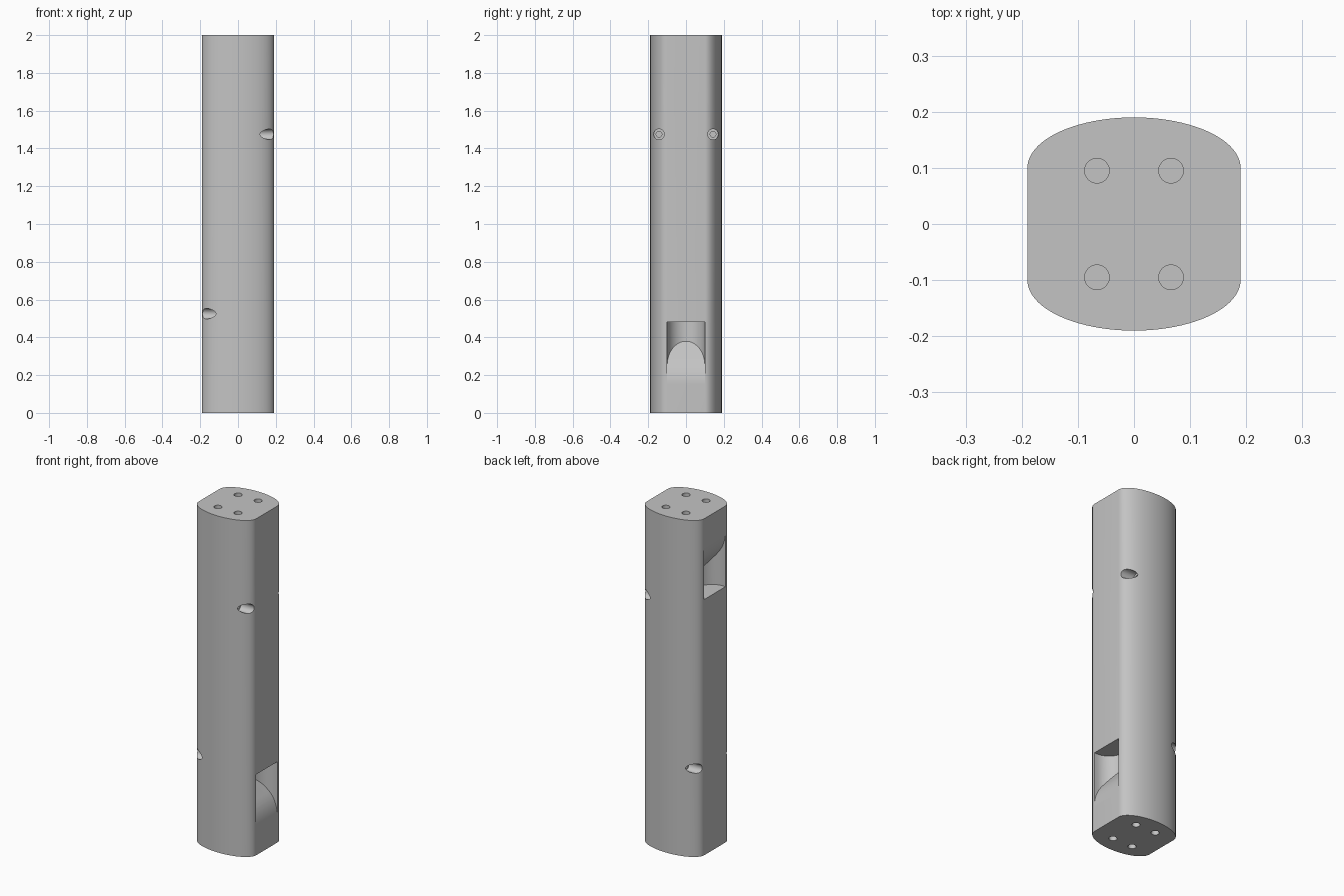
import bpy, bmesh, math
from mathutils import Matrix, Vector

cube = bpy.data.objects.get("Cube")
if cube:
    bpy.data.objects.remove(cube, do_unlink=True)

grey = bpy.data.materials.new("plain_grey")
grey.use_nodes = True
colour = (0.55, 0.55, 0.55, 1)
grey.diffuse_color = colour
grey.node_tree.nodes["Principled BSDF"].inputs["Base Color"].default_value = colour


def prism(name, points, direction):
    """Extrude a closed outline of 3D points along a direction."""
    bm = bmesh.new()
    face = bm.faces.new([bm.verts.new(p) for p in points])
    ext = bmesh.ops.extrude_face_region(bm, geom=[face])
    moved = [v for v in ext["geom"] if isinstance(v, bmesh.types.BMVert)]
    bmesh.ops.translate(bm, verts=moved, vec=direction)
    bmesh.ops.recalc_face_normals(bm, faces=bm.faces)
    mesh = bpy.data.meshes.new(name)
    bm.to_mesh(mesh)
    bm.free()
    obj = bpy.data.objects.new(name, mesh)
    bpy.context.collection.objects.link(obj)
    return obj


def round_cutter(start, axis, radius, depth):
    """Cylinder cutter running from start along axis."""
    axis = Vector(axis)
    turn = axis.to_track_quat('Z', 'Y')
    ring = [Vector(start) + turn @ Vector((radius * math.cos(a), radius * math.sin(a), 0))
            for a in (2 * math.pi * i / 32 for i in range(32))]
    return prism("hole_cutter", ring, axis * depth)


def cut(target, cutter):
    """Subtract the cutter, keep the result and drop the cutter."""
    mod = target.modifiers.new("cut", 'BOOLEAN')
    mod.operation, mod.solver, mod.object = 'DIFFERENCE', 'EXACT', cutter
    bpy.context.view_layer.update()
    graph = bpy.context.evaluated_depsgraph_get()
    mesh = bpy.data.meshes.new_from_object(target.evaluated_get(graph))
    target.modifiers.clear()
    target.data = mesh
    bpy.data.objects.remove(cutter, do_unlink=True)


HALF, FLAT = 0.19, 0.10      # half width, half height of the flat sides

# Post: flat left and right sides, half-ellipse front and back
outline = []
for sign in (1, -1):
    for i in range(49):
        a = math.pi * i / 48
        outline.append((sign * HALF * math.cos(a),
                        sign * (FLAT + (HALF - FLAT) * math.sin(a)), 0))
post = prism("post", outline, (0, 0, 2))


def pocket_cutter():
    """Round-backed slot with a curved ramp as its lower end."""
    cx, r = 0.172, 0.10
    plan = [(0.3, -r, 0.1), (0.3, r, 0.1)]
    plan += [(cx - r * math.sin(a), r * math.cos(a), 0.1)
             for a in (math.pi * i / 32 for i in range(33))]
    slot = prism("pocket_cutter", plan, (0, 0, 0.38))
    big, turn = 0.227, math.radians(38)
    side = [(-0.1, 0), (0.3, 0), (0.3, 0.15)]
    side += [(HALF - big * (1 - math.cos(a)), 0.15 + big * math.sin(a))
             for a in (turn * i / 12 for i in range(13))]
    x, z = side[-1]
    side.append((-0.1, z + (x + 0.1) / math.tan(turn) * 1.0))
    ramp = prism("ramp", [(x, -0.3, z) for x, z in side], (0, 0.6, 0))
    cut(slot, ramp)
    return slot


# The lower end and the upper end match under a half turn about the y axis
half_turn = Matrix.Translation((0, 0, 2)) @ Matrix.Rotation(math.pi, 4, 'Y')
for place in (Matrix.Identity(4), half_turn):
    cutters = [pocket_cutter()]
    for y in (-1, 1):
        # Bolt holes in the end face
        for x in (-0.066, 0.066):
            cutters.append(round_cutter((x, y * 0.095, -0.05), (0, 0, 1), 0.022, 0.15))
        # Counterbored side holes through the curved corners
        spot = (0.3, y * 0.143, 1.475)
        cutters.append(round_cutter(spot, (-1, 0, 0), 0.028, 0.20))
        cutters.append(round_cutter(spot, (-1, 0, 0), 0.015, 0.30))
    for cutter in cutters:
        cutter.data.transform(place)
        cut(post, cutter)

post.data.materials.clear()
post.data.materials.append(grey)
for face in post.data.polygons:
    face.material_index = 0

bpy.ops.object.select_all(action='DESELECT')
post.select_set(True)
bpy.context.view_layer.objects.active = post
bpy.ops.object.shade_smooth_by_angle(angle=math.radians(25))
